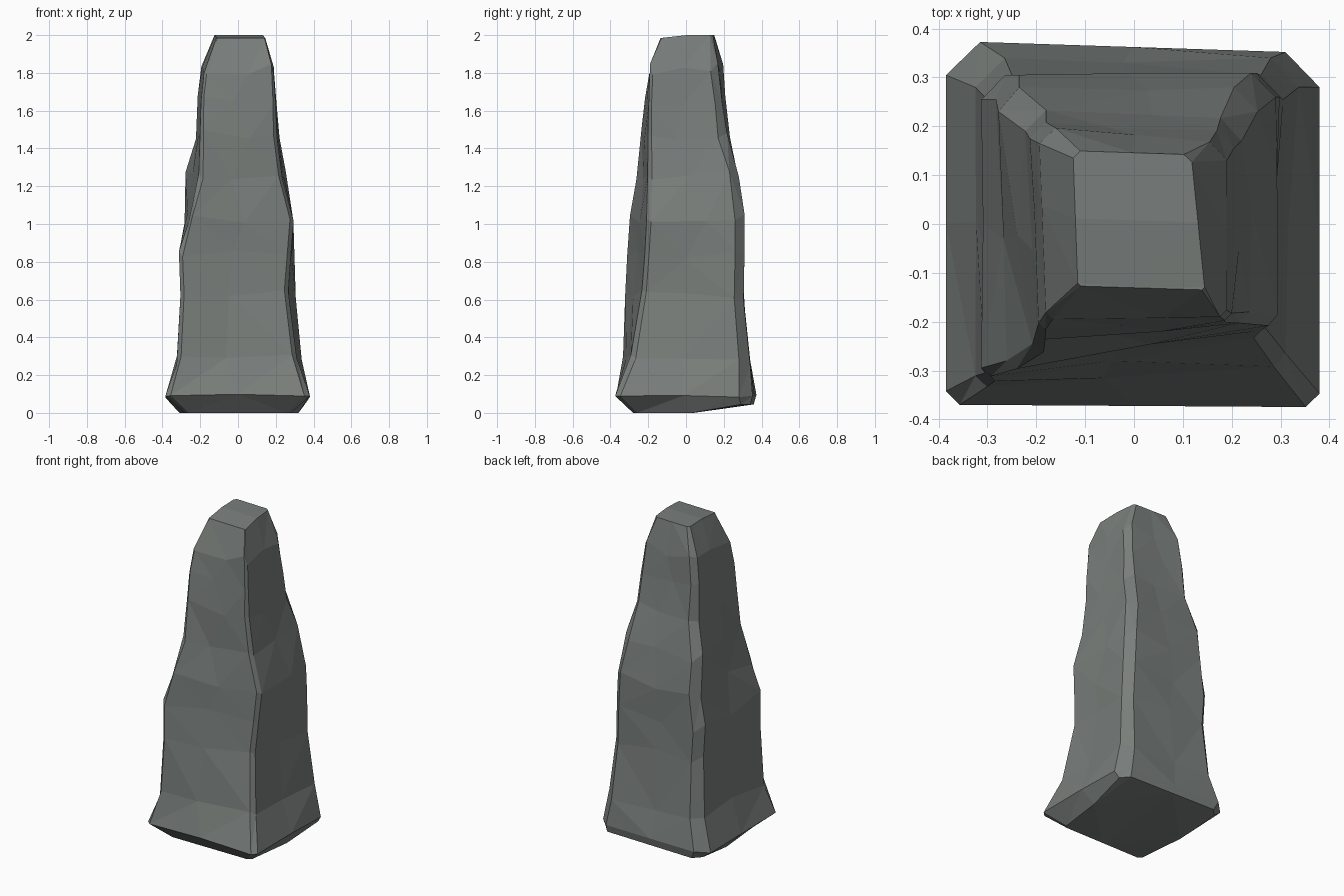
import bpy
import bmesh
import random
from mathutils import Vector

random.seed(11)

cube = bpy.data.objects.get("Cube")
if cube:
    bpy.data.objects.remove(cube, do_unlink=True)


def make_material(name, colour):
    material = bpy.data.materials.new(name)
    material.use_nodes = True
    material.diffuse_color = colour
    shader = material.node_tree.nodes["Principled BSDF"]
    shader.inputs["Base Color"].default_value = colour
    shader.inputs["Roughness"].default_value = 0.9
    return material


# Levels of the pillar: height, corner cut, then the four corners
# (front -x, front +x, back +x, back -x) of each skewed cross-section
LEVELS = [
    (0.00, .05, (-.28, -.28), (.28, -.28), (.36, .34), (-.34, .36)),
    (0.09, .07, (-.385, -.37), (.38, -.375), (.38, .35), (-.385, .375)),
    (0.28, .06, (-.325, -.335), (.31, -.29), (.34, .34), (-.325, .34)),
    (0.62, .05, (-.305, -.325), (.265, -.23), (.31, .305), (-.3, .305)),
    (0.83, .05, (-.313, -.315), (.28, -.215), (.3, .31), (-.313, .305)),
    (1.03, .05, (-.26, -.3), (.295, -.205), (.29, .31), (-.285, .305)),
    (1.25, .05, (-.205, -.265), (.235, -.2), (.255, .28), (-.285, .28)),
    (1.47, .045, (-.2, -.238), (.205, -.2), (.222, .215), (-.225, .235)),
    (1.65, .035, (-.195, -.217), (.2, -.197), (.205, .19), (-.215, .21)),
    (1.82, .035, (-.18, -.195), (.19, -.19), (.19, .165), (-.195, .2)),
    (1.99, .015, (-.115, -.127), (.145, -.135), (.117, .142), (-.125, .15)),
]


def ring_points(corners, cut):
    """Twelve points: two at each cut corner and one in the middle of each side."""
    corners = [Vector(c) for c in corners]
    points = []
    for i, corner in enumerate(corners):
        before, after = corners[i - 1], corners[(i + 1) % 4]
        # the front corners are sharper than the back ones
        size = cut * (.4 if i < 2 else 1)
        points.append(corner + (before - corner).normalized() * size)
        points.append(corner + (after - corner).normalized() * size)
        points.append((corner + after) / 2)
    return points


def place(points, height):
    """Give the ring its height and weather the levels between rim and crown."""
    result = []
    for i, point in enumerate(points):
        x, y = point
        z = height
        if height == 0:
            # the underside rises to the rim at the back
            z = .045 if y > .2 else 0
        elif height > 1.9:
            # the crown dips a little at the front
            z = 1.985 if y < 0 else 2
        elif height < .1:
            z += random.uniform(-.01, .01)
        else:
            z += random.uniform(-.03, .03)
            if i % 3 == 2:
                slide = random.uniform(-.06, .06)
                pull = random.uniform(.97, 1.01)
                if i % 6 == 2:
                    x, y = x + slide, y * pull
                else:
                    x, y = x * pull, y + slide
        result.append((x, y, z))
    return result


# Weathered stone pillar, lofted through the levels
bm = bmesh.new()
rings = []
for height, cut, *corners in LEVELS:
    points = place(ring_points(corners, cut), height)
    rings.append([bm.verts.new(p) for p in points])

for lower, upper in zip(rings, rings[1:]):
    for i in range(len(lower)):
        j = (i + 1) % len(lower)
        bm.faces.new((lower[i], lower[j], upper[j], upper[i]))

# Underside and crown
bm.faces.new(rings[0][::-1])
bm.faces.new(rings[-1])

bmesh.ops.triangulate(bm, faces=bm.faces[:], quad_method='SHORT_EDGE')
bmesh.ops.recalc_face_normals(bm, faces=bm.faces[:])

mesh = bpy.data.meshes.new("stone_pillar")
bm.to_mesh(mesh)
bm.free()
mesh.materials.append(make_material("grey stone", (.19, .21, .20, 1)))
pillar = bpy.data.objects.new("stone_pillar", mesh)
bpy.context.collection.objects.link(pillar)
